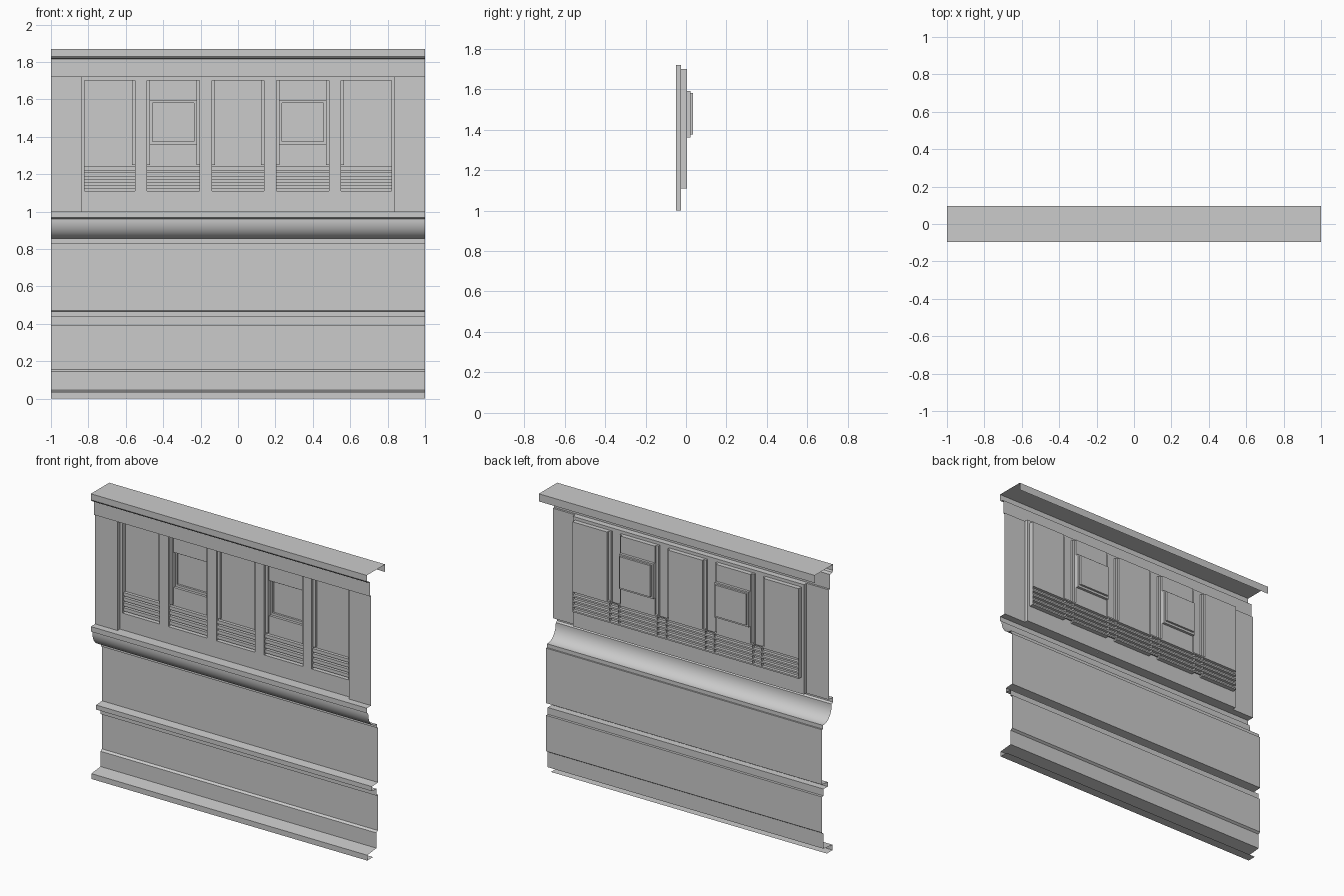
import bpy, bmesh, math

if "Cube" in bpy.data.objects:
    bpy.data.objects.remove(bpy.data.objects["Cube"])


def finish(bm, name, smooth=False):
    bmesh.ops.remove_doubles(bm, verts=bm.verts[:], dist=0.0001)
    bmesh.ops.recalc_face_normals(bm, faces=bm.faces[:])
    # make the open sheet face the front
    if sum(f.normal.y * f.calc_area() for f in bm.faces) > 0:
        bmesh.ops.reverse_faces(bm, faces=bm.faces[:])
    me = bpy.data.meshes.new(name)
    bm.to_mesh(me)
    bm.free()
    ob = bpy.data.objects.new(name, me)
    bpy.context.collection.objects.link(ob)
    if smooth:
        bpy.ops.object.select_all(action='DESELECT')
        bpy.context.view_layer.objects.active = ob
        ob.select_set(True)
        bpy.ops.object.shade_smooth_by_angle(angle=math.radians(25))
    return ob


def moulding(name, profile, half, smooth=False):
    """Sheet swept along x from a (y, z) profile."""
    bm = bmesh.new()
    rows = [[bm.verts.new((x, y, z)) for x in (-half, half)] for y, z in profile]
    for a, b in zip(rows, rows[1:]):
        bm.faces.new((a[0], a[1], b[1], b[0]))
    return finish(bm, name, smooth)


# cornice with front and back lips
moulding("cornice", [(0.095, 1.82), (0.095, 1.87), (-0.095, 1.87), (-0.095, 1.83),
                     (-0.088, 1.82), (-0.063, 1.815), (-0.063, 1.72), (-0.05, 1.72)], 1)

# sill ledge, rounded underside, lower wall, rail and plinth
arc = [(0.005 - 0.085 * math.cos(t), 0.955 - 0.1 * math.sin(t))
       for t in [i * math.pi / 24 for i in range(13)]]
moulding("lower_wall", [(-0.05, 1.0), (-0.095, 1.0), (-0.095, 0.967), (-0.08, 0.96)] + arc
         + [(0.01, 0.855), (0.01, 0.83), (0.02, 0.83), (0.02, 0.47), (-0.04, 0.465),
            (-0.04, 0.435), (0.003, 0.435), (0.003, 0.39), (0.02, 0.39), (0.02, 0.155),
            (0.005, 0.145), (0.005, 0.045), (-0.09, 0.035), (-0.09, 0.0), (-0.03, 0.0)],
         1, True)

# upper panel: stepped relief of pillars, bays and blind windows
BAYS = [(-1, 0.14, -1, 0.124), (0.207, 0.487, 0.223, 0.47), (0.552, 0.82, 0.568, 0.82)]


def depth(x, z):
    x = abs(x)
    if x > 0.838:
        return -0.05
    for a, b, c, d in BAYS:
        if a < x < b and 1.11 < z < 1.70:
            if z < 1.25:
                return None          # louvre opening
            if not c < x < d:
                return -0.01         # pillar side strip
            if a == 0.207 and 1.36 < z < 1.59:
                return 0.035 if 0.235 < x < 0.458 and 1.375 < z < 1.58 else 0.022
            return 0.005
    return -0.025


pos = [0.124, 0.14, 0.207, 0.223, 0.235, 0.458, 0.47, 0.487, 0.552, 0.568, 0.82, 0.838, 1]
xs = [-p for p in reversed(pos)] + pos
zs = [1.0, 1.11, 1.25, 1.36, 1.375, 1.58, 1.59, 1.70, 1.72]
bm = bmesh.new()


def quad(*pts):
    bm.faces.new([bm.verts.new(p) for p in pts])


def cell(i, j):
    if j < 0 or j > len(zs) - 2:
        return -0.05
    return depth((xs[i] + xs[i + 1]) / 2, (zs[j] + zs[j + 1]) / 2)


for i in range(len(xs) - 1):
    x0, x1 = xs[i], xs[i + 1]
    for j in range(-1, len(zs) - 1):
        d = cell(i, j)
        up = cell(i, j + 1)
        z1 = zs[j + 1]
        if d != up:
            p, q = (0.005 if v is None else v for v in (d, up))
            if p != q:
                quad((x0, p, z1), (x1, p, z1), (x1, q, z1), (x0, q, z1))
        if j < 0:
            continue
        z0 = zs[j]
        if d is not None:
            quad((x0, d, z0), (x1, d, z0), (x1, d, z1), (x0, d, z1))
        if i < len(xs) - 2:
            p, q = (0.005 if v is None else v for v in (d, cell(i + 1, j)))
            if p != q:
                quad((x1, p, z0), (x1, q, z0), (x1, q, z1), (x1, p, z1))
finish(bm, "upper_panel")

# louvre slats running behind the pillars
slats = [(0.005, 1.11)]
for k in range(4):
    z = 1.12 + k * 0.033
    slats += [(0.005, z), (-0.015, z), (-0.015, z + 0.022), (0.005, z + 0.022)]
moulding("louvre_slats", slats + [(0.005, 1.25)], 0.82)
